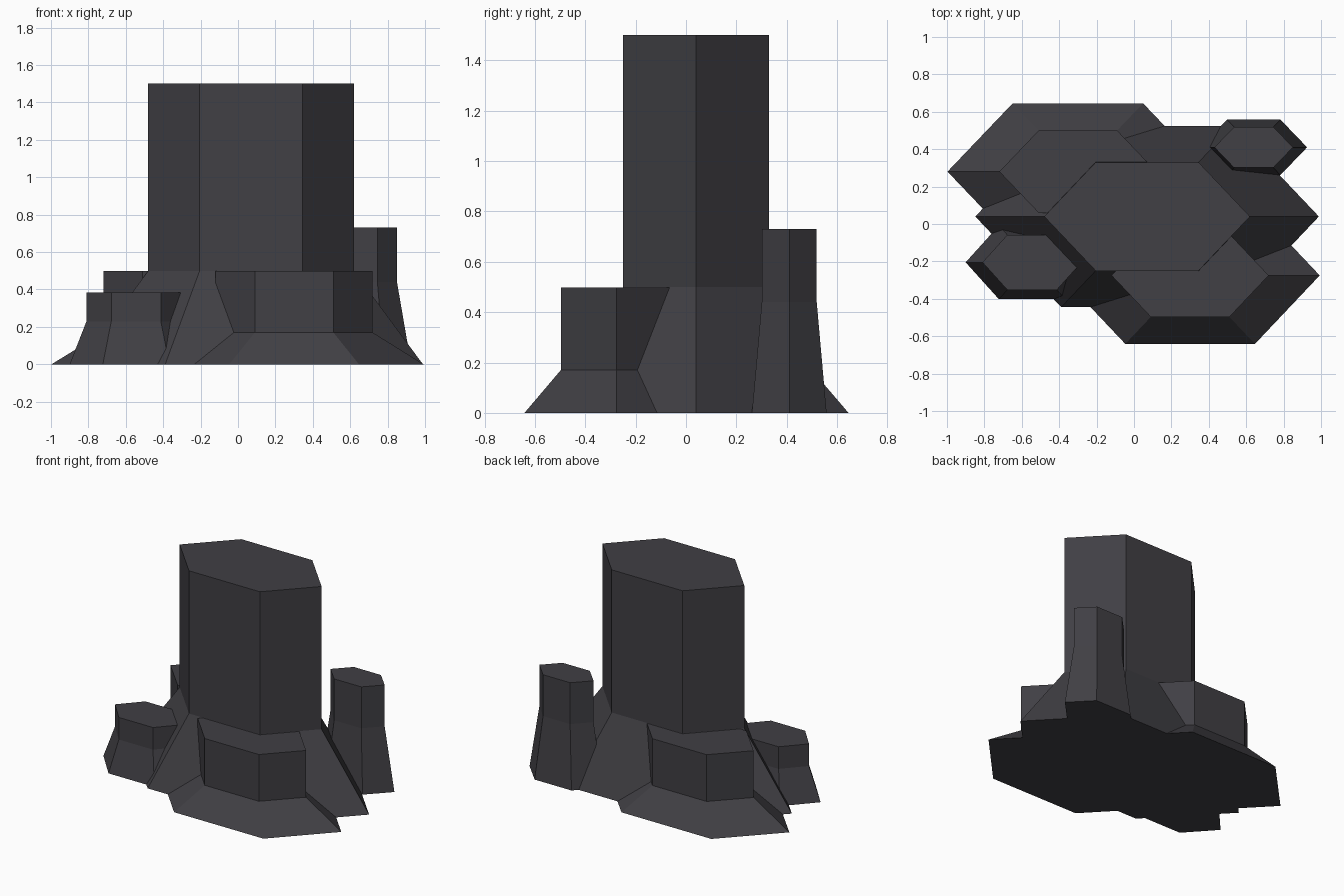
import bpy
import bmesh

cube = bpy.data.objects.get("Cube")
if cube:
    bpy.data.objects.remove(cube, do_unlink=True)

# Single dark stone colour
stone = bpy.data.materials.new("dark_stone")
stone.use_nodes = True
colour = (0.052, 0.050, 0.058, 1)
stone.diffuse_color = colour
bsdf = stone.node_tree.nodes["Principled BSDF"]
bsdf.inputs["Base Color"].default_value = colour
bsdf.inputs["Roughness"].default_value = 0.9


def hex_ring(bm, centre, half_x, half_y, z):
    """Six vertices of a flattened hexagon with points along x."""
    cx, cy = centre
    corners = ((1, 0), (0.5, 1), (-0.5, 1), (-1, 0), (-0.5, -1), (0.5, -1))
    return [bm.verts.new((cx + half_x * u, cy + half_y * v, z)) for u, v in corners]


def column(name, centre, half_x, half_y, flare, shoulder, top):
    """Straight hexagonal column standing on a flared foot."""
    bm = bmesh.new()
    rings = [hex_ring(bm, centre, half_x * s, half_y * s, z)
             for s, z in ((flare, 0), (1, shoulder), (1, top))]
    for low, high in zip(rings, rings[1:]):
        for i in range(6):
            j = (i + 1) % 6
            bm.faces.new((low[i], low[j], high[j], high[i]))
    bm.faces.new(rings[0][::-1])
    bm.faces.new(rings[-1])
    mesh = bpy.data.meshes.new(name)
    bm.to_mesh(mesh)
    bm.free()
    mesh.materials.append(stone)
    bpy.context.collection.objects.link(bpy.data.objects.new(name, mesh))


# Tall centre column, two broad low ones, two slim ones
column("main_column", (0.07, 0.04), 0.55, 0.29, 1.67, 0.5, 1.5)
column("front_low_column", (0.30, -0.275), 0.42, 0.222, 1.65, 0.17, 0.498)
column("back_low_column", (-0.30, 0.28), 0.42, 0.22, 1.66, 0.17, 0.498)
column("front_slim_column", (-0.545, -0.205), 0.265, 0.147, 1.34, 0.23, 0.385)
column("back_slim_column", (0.64, 0.41), 0.21, 0.109, 1.36, 0.44, 0.73)
